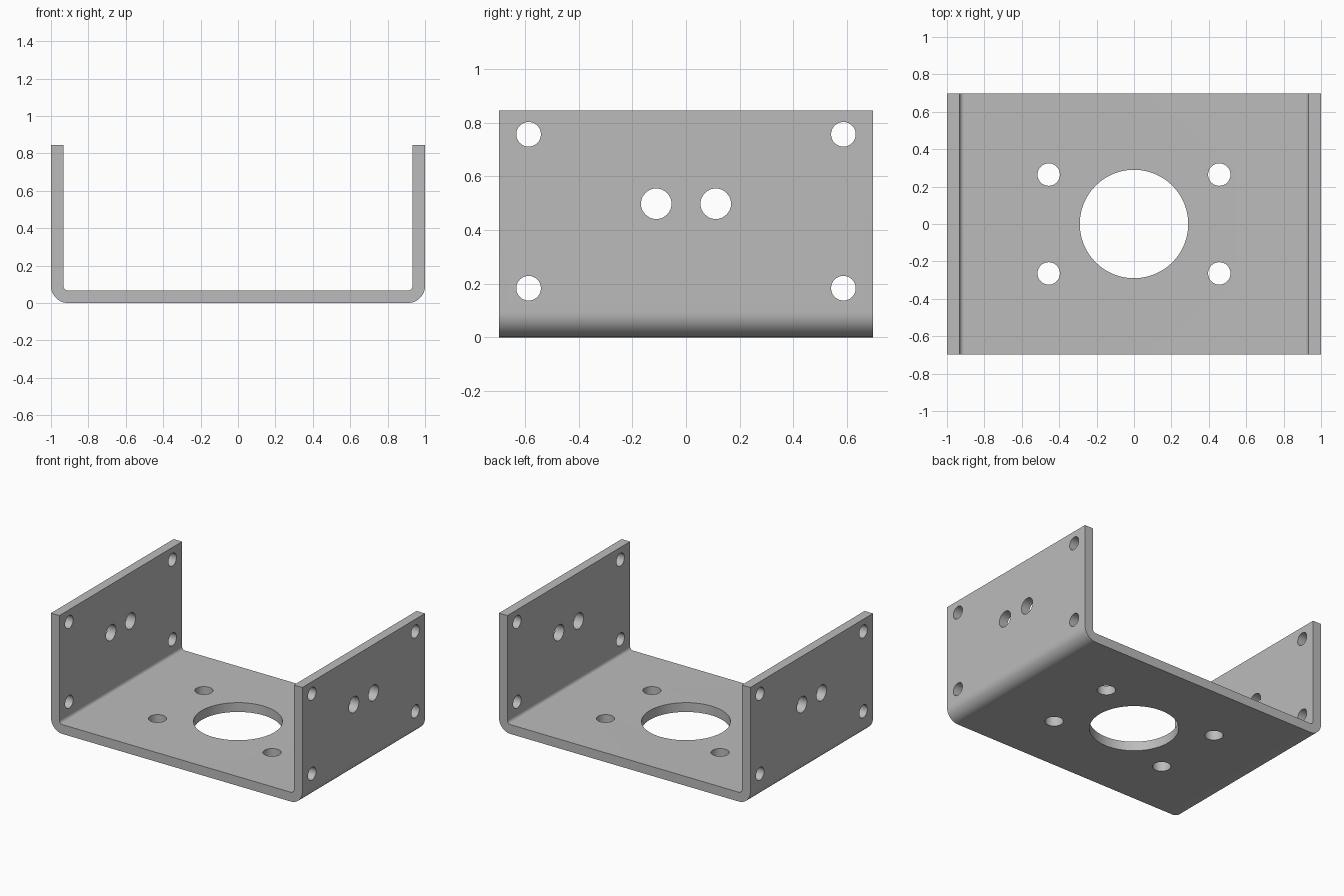
import bpy, bmesh
from math import cos, sin, pi, radians
from mathutils import Matrix, Vector

if "Cube" in bpy.data.objects:
    bpy.data.objects.remove(bpy.data.objects["Cube"], do_unlink=True)

HALF_X, HALF_Y, HEIGHT = 1.0, 0.697, 0.845
THICK, R_OUT, R_IN = 0.067, 0.092, 0.025

steel = bpy.data.materials.new("grey_steel")
steel.use_nodes = True
grey = (0.5, 0.5, 0.5, 1)
steel.diffuse_color = grey
steel.node_tree.nodes["Principled BSDF"].inputs["Base Color"].default_value = grey


def make_object(name, bm):
    bmesh.ops.recalc_face_normals(bm, faces=bm.faces)
    mesh = bpy.data.meshes.new(name)
    bm.to_mesh(mesh)
    bm.free()
    mesh.materials.append(steel)
    obj = bpy.data.objects.new(name, mesh)
    bpy.context.collection.objects.link(obj)
    return obj


def bend(r, steps=12):
    """Quarter bend of the right corner, from the base up to the wall."""
    cx, cz = HALF_X - R_OUT, R_OUT
    return [(cx + r * sin(i * pi / 2 / steps), cz - r * cos(i * pi / 2 / steps))
            for i in range(steps + 1)]


# Bent sheet: U-shaped profile, extruded from front to back
outer = bend(R_OUT) + [(HALF_X, HEIGHT)]
inner = [(HALF_X - THICK, HEIGHT)] + bend(R_IN)[::-1]
right_half = outer + inner
profile = right_half + [(-x, z) for x, z in reversed(right_half)]
bm = bmesh.new()
face = bm.faces.new([bm.verts.new((x, -HALF_Y, z)) for x, z in profile])
sweep = bmesh.ops.extrude_face_region(bm, geom=[face])
bmesh.ops.translate(bm, vec=(0, 2 * HALF_Y, 0),
                    verts=[g for g in sweep["geom"] if isinstance(g, bmesh.types.BMVert)])
bracket = make_object("bracket", bm)

# Hole cutters
bm = bmesh.new()


def drill(centre, radius, depth, sideways=False, segments=32):
    turn = Matrix.Rotation(pi / 2, 4, 'Y') if sideways else Matrix()
    bmesh.ops.create_cone(bm, cap_ends=True, segments=segments, radius1=radius,
                          radius2=radius, depth=depth,
                          matrix=Matrix.Translation(Vector(centre)) @ turn)


drill((0, 0, 0.03), 0.29, 0.17, segments=64)
for sx in (-1, 1):
    # Side wall holes: corner mounts and a central pair
    for z in (0.183, 0.757):
        drill((0, sx * 0.587, z), 0.046, 2.2, sideways=True)
    drill((0, sx * 0.111, 0.498), 0.057, 2.2, sideways=True)
    # Base mounting holes
    for sy in (-1, 1):
        drill((sx * 0.456, sy * 0.264, 0.03), 0.06, 0.17)
cutter = make_object("hole_cutter", bm)
cutter.hide_render = True

# Cut the holes and bake the result
cut = bracket.modifiers.new("holes", 'BOOLEAN')
cut.operation = 'DIFFERENCE'
cut.solver = 'EXACT'
cut.object = cutter
bpy.ops.object.select_all(action='DESELECT')
bracket.select_set(True)
bpy.context.view_layer.objects.active = bracket
bpy.ops.object.modifier_apply(modifier=cut.name)
bpy.data.objects.remove(cutter, do_unlink=True)
bpy.ops.object.shade_smooth_by_angle(angle=radians(30))
